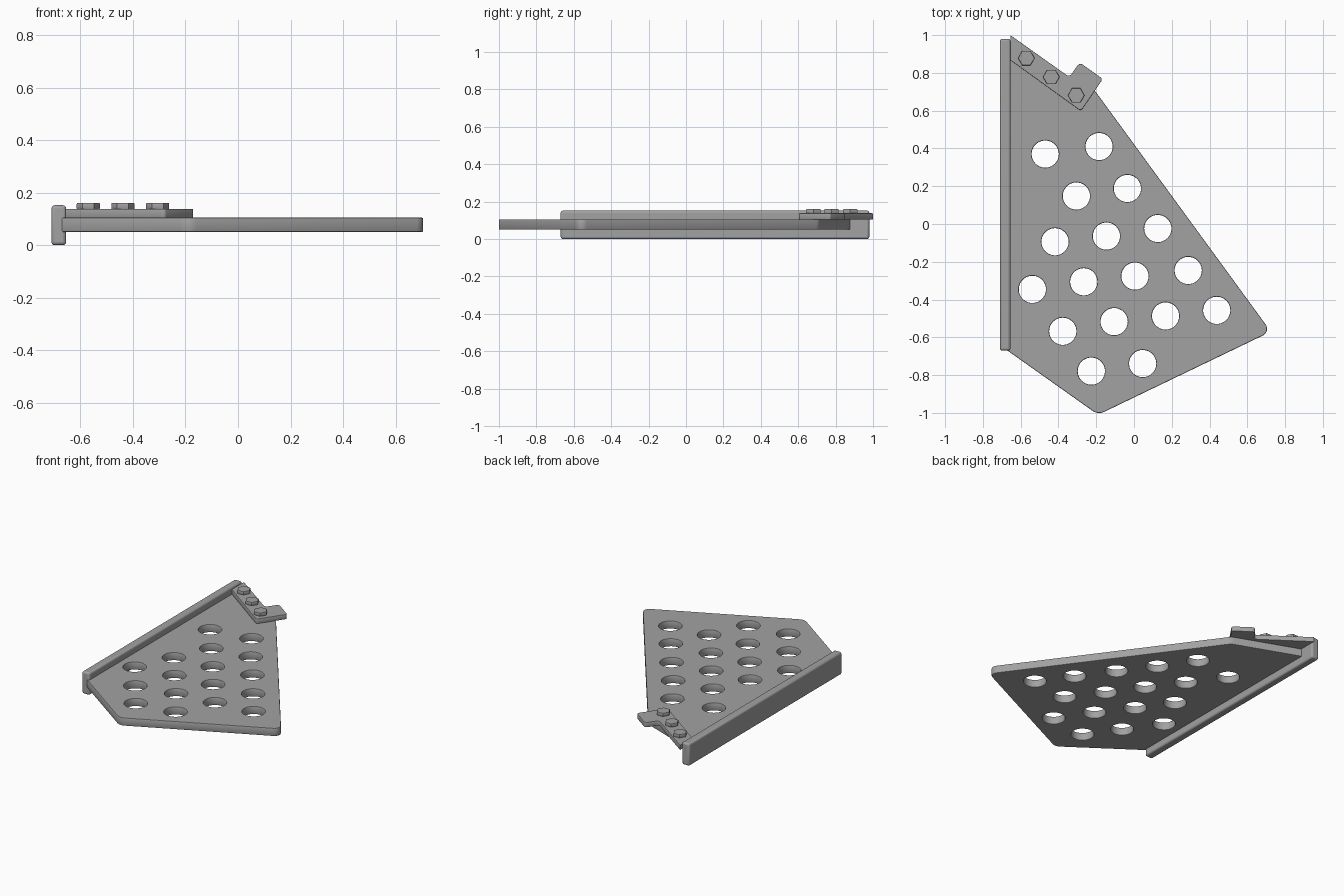
import bpy, math
from mathutils import Vector

cube = bpy.data.objects.get("Cube")
if cube:
    bpy.data.objects.remove(cube, do_unlink=True)

grey = bpy.data.materials.new("plain grey")
grey.use_nodes = True
GREY = (0.36, 0.36, 0.36, 1)
grey.diffuse_color = GREY
grey.node_tree.nodes["Principled BSDF"].inputs["Base Color"].default_value = GREY


def circle(center, radius, sides):
    cx, cy = center
    return [(cx + radius * math.cos(math.tau * i / sides),
             cy + radius * math.sin(math.tau * i / sides)) for i in range(sides)]


def rounded(corners, steps=6):
    """Outline from (x, y, corner radius) with each corner turned into an arc."""
    points = []
    for i, (x, y, radius) in enumerate(corners):
        p = Vector((x, y))
        to_prev = (Vector(corners[i - 1][:2]) - p).normalized()
        to_next = (Vector(corners[(i + 1) % len(corners)][:2]) - p).normalized()
        if radius == 0:
            points.append(p)
            continue
        half = to_prev.angle(to_next) / 2
        reach = radius / math.tan(half)
        center = p + (to_prev + to_next).normalized() * radius / math.sin(half)
        start = p + to_prev * reach - center
        end = p + to_next * reach - center
        sweep = start.angle_signed(end)
        for s in range(steps + 1):
            a = -sweep * s / steps
            points.append(center + Vector((start.x * math.cos(a) - start.y * math.sin(a),
                                           start.x * math.sin(a) + start.y * math.cos(a))))
    return points


def slab(name, outlines, bottom, top, bevel):
    """Flat plate with softened rims; outlines after the first are holes."""
    curve = bpy.data.curves.new(name, "CURVE")
    curve.dimensions = "2D"
    curve.fill_mode = "BOTH"
    curve.extrude = (top - bottom) / 2 - bevel
    curve.bevel_depth = bevel
    curve.bevel_resolution = 1
    curve.offset = -bevel
    for outline in outlines:
        spline = curve.splines.new("POLY")
        spline.points.add(len(outline) - 1)
        for point, (x, y) in zip(spline.points, outline):
            point.co = (x, y, 0, 1)
        spline.use_cyclic_u = True
    obj = bpy.data.objects.new(name, curve)
    obj.location.z = (bottom + top) / 2
    bpy.context.collection.objects.link(obj)
    bpy.ops.object.select_all(action="DESELECT")
    obj.select_set(True)
    bpy.context.view_layer.objects.active = obj
    bpy.ops.object.convert(target="MESH")
    obj = bpy.context.object
    obj.data.materials.clear()
    obj.data.materials.append(grey)
    bpy.ops.object.shade_smooth_by_angle(angle=math.radians(35))
    return obj


# Perforated main plate
plate_outline = rounded([(-0.67, -0.67, 0), (-0.19, -1.01, 0.06), (0.725, -0.57, 0.04),
                         (-0.21, 0.71, 0.06), (-0.67, 0.884, 0)])
hole_centers = [(-0.47, 0.37), (-0.185, 0.41), (-0.305, 0.148), (-0.035, 0.188),
                (-0.418, -0.094), (-0.146, -0.064), (0.126, -0.024),
                (-0.538, -0.346), (-0.266, -0.306), (0.005, -0.276), (0.287, -0.246),
                (-0.377, -0.568), (-0.105, -0.517), (0.167, -0.487), (0.438, -0.457),
                (-0.226, -0.779), (0.046, -0.739)]
holes = [circle(c, 0.072, 40) for c in hole_centers]
slab("perforated_plate", [plate_outline] + holes, 0.05, 0.105, 0.005)

# Side rail
bpy.ops.mesh.primitive_cube_add(size=1, location=(-0.682, 0.155, 0.076))
rail = bpy.context.object
rail.name = "side_rail"
rail.dimensions = (0.056, 1.65, 0.152)
bpy.ops.object.transform_apply(location=False, rotation=False, scale=True)
rail.data.materials.append(grey)
soften = rail.modifiers.new("soft edges", "BEVEL")
soften.width = 0.012
soften.segments = 3
bpy.ops.object.shade_smooth_by_angle(angle=math.radians(35))

# Corner bracket with its tab
bracket = rounded([(-0.655, 0.868, 0), (-0.281, 0.598, 0.015), (-0.165, 0.768, 0.015),
                   (-0.288, 0.855, 0.02), (-0.342, 0.778, 0.02), (-0.655, 1.0, 0)])
slab("corner_bracket", [bracket], 0.104, 0.138, 0.003)

# Hex bolt heads along the bracket
for number, center in enumerate([(-0.57, 0.878), (-0.438, 0.778), (-0.306, 0.681)], 1):
    slab(f"bolt_head_{number}", [circle(center, 0.044, 6)], 0.136, 0.161, 0.004)
